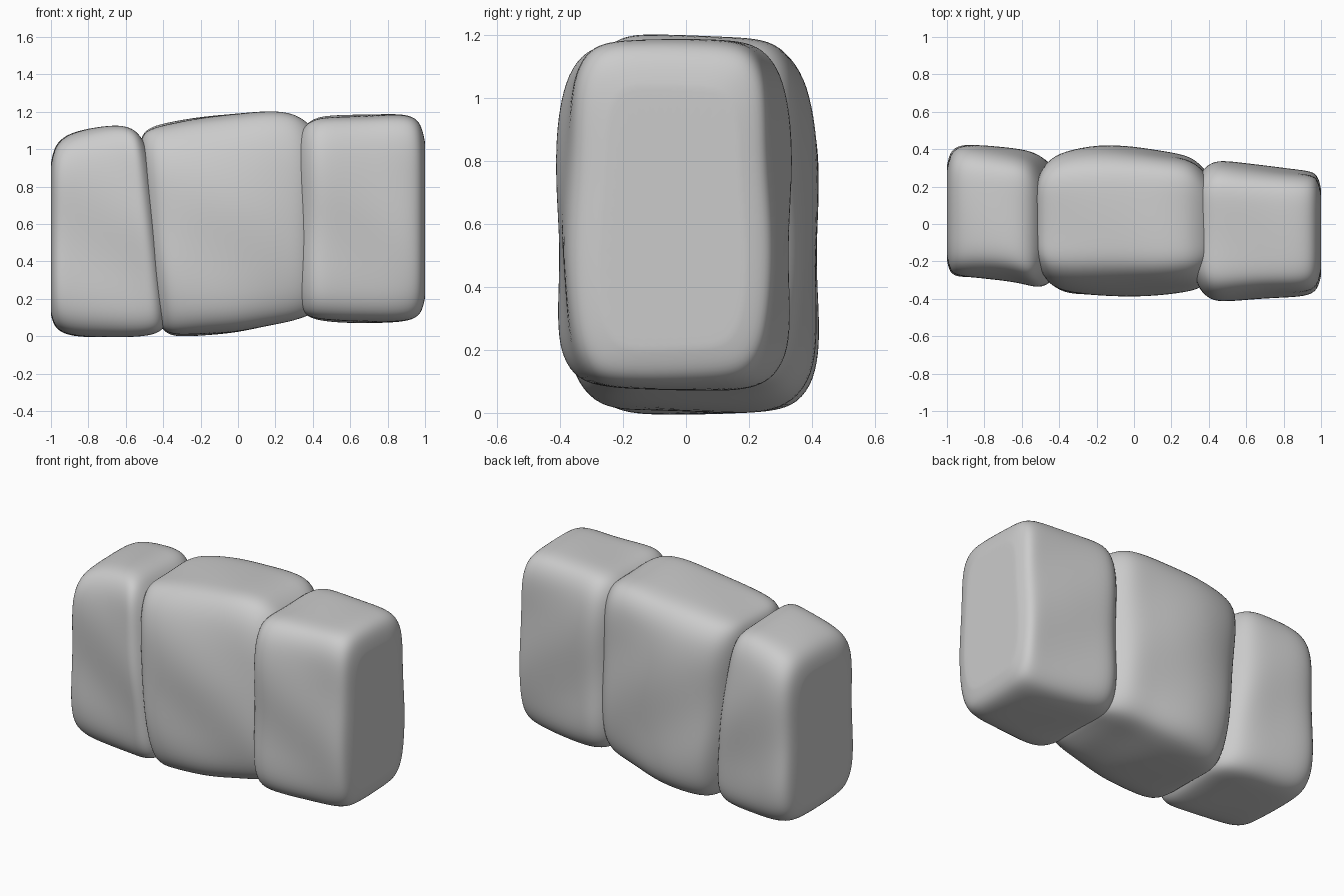
import bpy, bmesh, math

cube = bpy.data.objects.get("Cube")
if cube:
    bpy.data.objects.remove(cube, do_unlink=True)

stone = bpy.data.materials.new("pale_grey_stone")
stone.use_nodes = True
GREY = (0.6, 0.6, 0.6, 1)
stone.diffuse_color = GREY
stone.node_tree.nodes["Principled BSDF"].inputs["Base Color"].default_value = GREY

SIDES = 40


def corner_power(angle, power=7):
    """Point of a rounded rectangle reaching from -1 to 1."""
    c, s = math.cos(angle), math.sin(angle)
    r = (abs(c) ** power + abs(s) ** power) ** (-1 / power)
    return c * r, s * r


def block(name, stations, shear, front_taper, back_taper, phase):
    """Loft rounded sections (x, front, back, bottom, top) into a worn stone."""
    bm = bmesh.new()
    rings = []
    for x, front, back, bottom, top in stations:
        ring = []
        for i in range(SIDES):
            u, v = corner_power(2 * math.pi * (i + 0.5) / SIDES)
            y = (front + back) / 2 + u * (back - front) / 2
            z = (bottom + top) / 2 + v * (top - bottom) / 2
            # Faces belly out in the middle and draw in towards the top
            taper = front_taper if u < 0 else back_taper
            y -= u * taper * max(v, -v / 2) ** 2
            # Gentle hand-worn unevenness
            y += 0.008 * math.sin(9 * z + 7 * x + phase) * u
            z += 0.006 * math.sin(8 * y + 6 * x + phase) * v
            ring.append(bm.verts.new((x + shear(x) * (z - 0.6), y, z)))
        rings.append(ring)
    for a, b in zip(rings, rings[1:]):
        for i in range(SIDES):
            j = (i + 1) % SIDES
            bm.faces.new((a[i], a[j], b[j], b[i]))
    # End caps, inset so the end stays flat
    caps = [bm.faces.new(rings[0]), bm.faces.new(rings[-1])]
    bmesh.ops.inset_individual(bm, faces=caps, thickness=0.05)
    bmesh.ops.recalc_face_normals(bm, faces=bm.faces)
    for f in bm.faces:
        f.smooth = True
    mesh = bpy.data.meshes.new(name)
    bm.to_mesh(mesh)
    bm.free()
    mesh.materials.append(stone)
    obj = bpy.data.objects.new(name, mesh)
    bpy.context.collection.objects.link(obj)
    sub = obj.modifiers.new("soften", 'SUBSURF')
    sub.levels = sub.render_levels = 2
    return obj


def left_joint(x):
    """Lean of the slanted joint, fading away from it."""
    return -0.11 * max(0, 1 - abs(x + 0.46) / 0.4)


block("west_block", [
    (-1.0, -0.19, 0.31, 0.12, 0.92),
    (-0.985, -0.26, 0.38, 0.06, 1.0),
    (-0.94, -0.28, 0.42, 0.02, 1.06),
    (-0.85, -0.285, 0.425, 0.0, 1.095),
    (-0.72, -0.295, 0.41, 0.0, 1.115),
    (-0.6, -0.31, 0.395, 0.0, 1.125),
    (-0.52, -0.335, 0.37, 0.01, 1.11),
    (-0.47, -0.32, 0.32, 0.03, 1.07),
    (-0.43, -0.24, 0.24, 0.08, 0.98),
], left_joint, 0.02, 0.03, 0.0)

block("middle_block", [
    (-0.5, -0.22, 0.22, 0.1, 0.96),
    (-0.47, -0.29, 0.29, 0.04, 1.07),
    (-0.43, -0.345, 0.35, 0.01, 1.11),
    (-0.36, -0.375, 0.395, 0.0, 1.135),
    (-0.18, -0.385, 0.425, 0.01, 1.17),
    (0.0, -0.385, 0.41, 0.025, 1.185),
    (0.15, -0.375, 0.385, 0.06, 1.2),
    (0.27, -0.36, 0.365, 0.08, 1.195),
    (0.34, -0.345, 0.33, 0.1, 1.165),
    (0.4, -0.31, 0.26, 0.12, 1.12),
    (0.46, -0.22, 0.18, 0.2, 1.02),
], left_joint, 0.09, 0.03, 1.7)

block("east_block", [
    (0.3, -0.24, 0.18, 0.2, 1.04),
    (0.34, -0.33, 0.25, 0.13, 1.11),
    (0.38, -0.385, 0.305, 0.1, 1.15),
    (0.44, -0.415, 0.34, 0.085, 1.175),
    (0.56, -0.405, 0.325, 0.075, 1.18),
    (0.72, -0.39, 0.305, 0.075, 1.18),
    (0.87, -0.385, 0.285, 0.08, 1.185),
    (0.95, -0.37, 0.275, 0.1, 1.165),
    (0.985, -0.335, 0.25, 0.14, 1.11),
    (1.0, -0.27, 0.18, 0.21, 1.03),
], lambda x: 0.0, 0.025, 0.02, 3.1)
